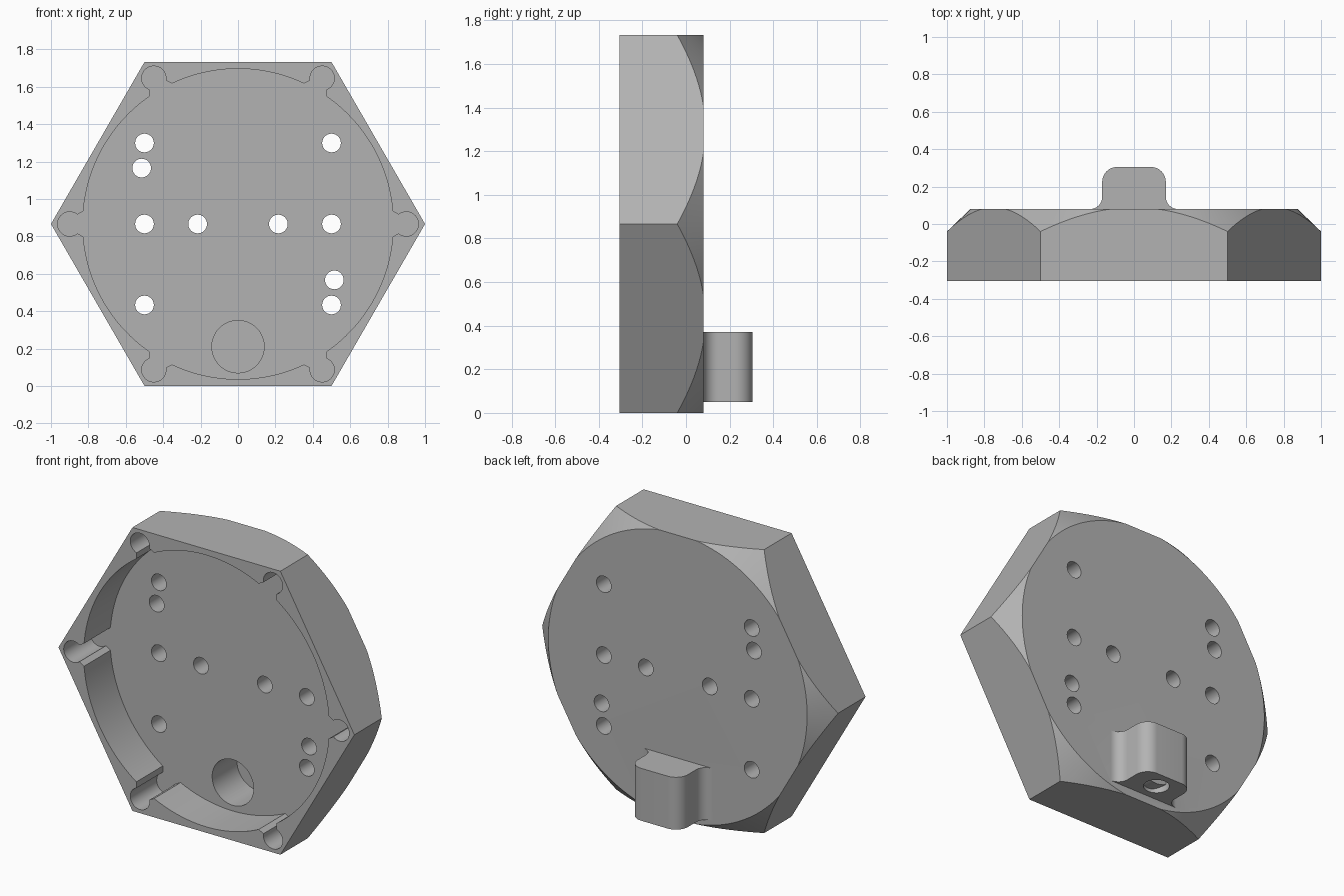
import bpy, bmesh
from math import sin, cos, pi, radians, sqrt

if "Cube" in bpy.data.objects:
    bpy.data.objects.remove(bpy.data.objects["Cube"], do_unlink=True)

MID = sqrt(3) / 2            # height of the hexagon centre
FRONT, FLOOR, BACK, BOSS_BACK = -0.305, -0.05, 0.08, 0.305

grey = bpy.data.materials.new("plain grey")
grey.use_nodes = True
colour = (0.45, 0.45, 0.45, 1)
grey.diffuse_color = colour
grey.node_tree.nodes["Principled BSDF"].inputs["Base Color"].default_value = colour


def arc(cx, cy, r, start, end, n):
    """Points on an arc, angles in degrees, both ends included."""
    steps = [radians(start + (end - start) * i / n) for i in range(n + 1)]
    return [(cx + r * cos(t), cy + r * sin(t)) for t in steps]


def circle(cx, cy, r, n=48):
    return arc(cx, cy, r, 0, 360, n)[:-1]


def loft(name, rings):
    """Solid through rings of 3D points with flat ends."""
    bm = bmesh.new()
    loops = [[bm.verts.new(p) for p in ring] for ring in rings]
    n = len(loops[0])
    bm.faces.new(loops[0])
    bm.faces.new(loops[-1])
    for a, b in zip(loops, loops[1:]):
        for i in range(n):
            j = (i + 1) % n
            bm.faces.new((a[i], a[j], b[j], b[i]))
    bmesh.ops.recalc_face_normals(bm, faces=bm.faces)
    mesh = bpy.data.meshes.new(name)
    bm.to_mesh(mesh)
    bm.free()
    mesh.materials.append(grey)
    obj = bpy.data.objects.new(name, mesh)
    bpy.context.collection.objects.link(obj)
    return obj


def prism_y(name, outline, y0, y1):
    return loft(name, [[(x, y, z) for x, z in outline] for y in (y0, y1)])


def prism_z(name, outline, z0, z1):
    return loft(name, [[(x, y, z) for x, y in outline] for z in (z0, z1)])


def combine(target, tool, operation):
    """Apply a boolean and discard the tool."""
    tool.hide_render = True
    mod = target.modifiers.new("cut", "BOOLEAN")
    mod.operation = operation
    mod.solver = "EXACT"
    mod.object = tool
    bpy.context.view_layer.objects.active = target
    bpy.ops.object.modifier_apply(modifier=mod.name)
    bpy.data.objects.remove(tool, do_unlink=True)


# Hexagonal body, its back corners turned off by a cone
body = prism_y("hexagonal_housing", circle(0, MID, 1, 6), FRONT, BACK)
slope = 0.125 / 0.12
cone = loft("corner_cone", [
    [(x, y, z) for x, z in circle(0, MID, 0.875 + slope * (BACK - y), 144)]
    for y in (-0.6, 0.3)])
combine(body, cone, "INTERSECT")

# Cable boss on the back with rounded outer corners and flared foot
half = [(0.235, 0.02)] + arc(0.235, 0.145, 0.065, 270, 180, 10)
half += arc(0.09, BOSS_BACK - 0.08, 0.08, 0, 90, 12)
outline = half + [(-x, y) for x, y in reversed(half)]
combine(body, prism_z("cable_boss", outline, 0.05, 0.37), "UNION")

# Round pocket with a keyhole slot toward each corner
pocket = []
for k in range(6):
    a = radians(60 * k)
    ring = arc(0, 0, 0.83, -4.8, 4.8, 1)
    slot = [ring[0]] + arc(0.9, 0, 0.065, -130, 130, 24) + [ring[1]]
    pocket += [(x * cos(a) - y * sin(a), MID + x * sin(a) + y * cos(a))
               for x, y in slot]
    pocket += arc(0, MID, 0.83, 60 * k + 4.8, 60 * k + 55.2, 22)[1:-1]
combine(body, prism_y("pocket_cutter", pocket, FRONT - 0.1, FLOOR), "DIFFERENCE")

# Mounting holes through the plate
holes = [(x, MID + dz) for x in (-0.5, 0.5) for dz in (-0.433, 0, 0.433)]
holes += [(-0.216, MID), (0.216, MID), (-0.515, 1.165), (0.515, 0.567)]
for x, z in holes:
    combine(body, prism_y("hole_cutter", circle(x, z, 0.05, 32), -0.2, 0.2),
            "DIFFERENCE")

# Cable entry from the pocket, meeting a blind bore from below
combine(body, prism_y("entry_cutter", circle(0, 0.21, 0.14), -0.2, 0.19),
        "DIFFERENCE")
combine(body, prism_z("bore_cutter", circle(0, 0.1925, 0.072), -0.1, 0.325),
        "DIFFERENCE")

# Smooth the curved walls, keep the edges sharp
bpy.ops.object.select_all(action="DESELECT")
body.select_set(True)
bpy.context.view_layer.objects.active = body
bpy.ops.object.shade_smooth_by_angle(angle=radians(25))
